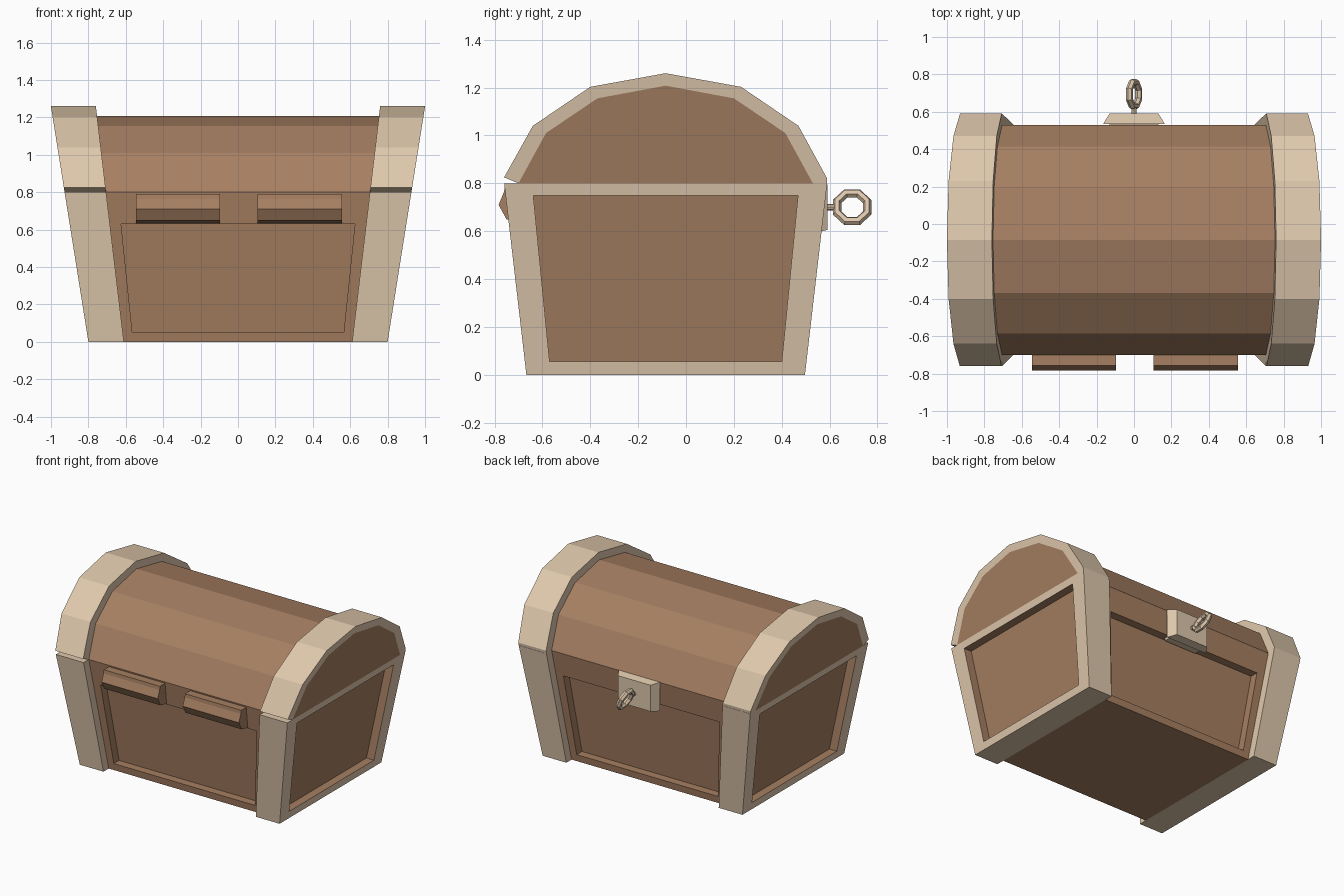
import bpy, bmesh, math
from mathutils import Vector, Matrix

if "Cube" in bpy.data.objects:
    bpy.data.objects.remove(bpy.data.objects["Cube"])


def material(name, rgb):
    m = bpy.data.materials.new(name)
    m.diffuse_color = (*rgb, 1)
    m.use_nodes = True
    m.node_tree.nodes["Principled BSDF"].inputs["Base Color"].default_value = m.diffuse_color
    return m


WOOD = material("brown wood", (0.381, 0.212, 0.122))
TRIM = material("pale trim", (0.735, 0.578, 0.413))
YC = -0.085                      # middle of the chest in depth
SEAM = 0.80                      # height where lid meets base


def x_out(z): return 0.80 + 0.159 * z      # outer end plane
def x_in(z): return 0.61 + 0.119 * z       # inner edge of the end trim
def half_trim(z): return 0.582 + 0.116 * z  # half depth of trim
def half_wood(z): return 0.522 + 0.116 * z  # half depth of wood


def finish(bm, name, mats):
    bmesh.ops.remove_doubles(bm, verts=bm.verts, dist=1e-5)
    bmesh.ops.recalc_face_normals(bm, faces=bm.faces)
    me = bpy.data.meshes.new(name)
    bm.to_mesh(me)
    bm.free()
    for m in mats:
        me.materials.append(m)
    ob = bpy.data.objects.new(name, me)
    bpy.context.collection.objects.link(ob)
    return ob


def face(bm, pts, mat=0):
    f = bm.faces.new([bm.verts.new(p) for p in pts])
    f.material_index = mat


def recessed(bm, outer, inner, push, mat):
    """A framed quad with a sunken panel."""
    deep = [Vector(p) + Vector(push) for p in inner]
    for i in range(4):
        j = (i + 1) % 4
        face(bm, [outer[i], outer[j], inner[j], inner[i]])
        face(bm, [inner[i], inner[j], deep[j], deep[i]], mat)
    face(bm, deep, mat)


def loft(bm, a, b):
    """Closed prism between two matching outlines."""
    face(bm, a)
    face(bm, b)
    for i in range(len(a)):
        j = (i + 1) % len(a)
        face(bm, [a[i], a[j], b[j], b[i]])


# Base: tapered wood box with sunken front and back panels
bm = bmesh.new()
rings = [[(sx * x_in(z), YC + sy * half_wood(z), z)
          for sx, sy in ((-1, -1), (1, -1), (1, 1), (-1, 1))] for z in (0, SEAM)]
lo, hi = rings
face(bm, lo)
face(bm, hi)
for i in (1, 3):
    j = (i + 1) % 4
    face(bm, [lo[i], lo[j], hi[j], hi[i]])
for i, s in ((0, -1), (2, 1)):
    j = i + 1
    inner = [(-s * x, YC + s * half_wood(z), z) for x, z in
             ((-0.565, 0.05), (0.565, 0.05), (0.625, 0.63), (-0.625, 0.63))]
    inner = [(-p[0] if s < 0 else p[0], p[1], p[2]) for p in inner]
    if s < 0:
        inner = [(-0.565, inner[0][1], 0.05), (0.565, inner[0][1], 0.05),
                 (0.625, inner[2][1], 0.63), (-0.625, inner[2][1], 0.63)]
    recessed(bm, [lo[i], lo[j], hi[j], hi[i]], inner, (0, -s * 0.06, 0), 0)
finish(bm, "base_box", [WOOD])

# Base end trims with sunken wood panels
for s, side in ((-1, "left"), (1, "right")):
    bm = bmesh.new()

    def quad(xf):
        return [(s * xf(z), YC + sy * half_trim(z), z)
                for sy, z in ((-1, 0), (1, 0), (1, SEAM), (-1, SEAM))]
    o, n = quad(x_out), quad(x_in)
    panel = [(s * x_out(z), YC + y, z) for y, z in
             ((-0.485, 0.055), (0.485, 0.055), (0.553, 0.75), (-0.553, 0.75))]
    recessed(bm, o, panel, (-s * 0.06, 0, 0), 1)
    face(bm, n)
    for i in range(4):
        j = (i + 1) % 4
        face(bm, [o[i], o[j], n[j], n[i]])
    finish(bm, side + "_base_trim", [TRIM, WOOD])

# Lid: faceted wood barrel
arch_in = [(-0.615, 0.80), (-0.50, 1.01), (-0.285, 1.155), (0, 1.208),
           (0.285, 1.155), (0.50, 1.01), (0.615, 0.80)]
arch_out = [(-0.675, 0.825), (-0.555, 1.04), (-0.315, 1.203), (0, 1.26),
            (0.315, 1.203), (0.555, 1.04), (0.675, 0.82)]
bm = bmesh.new()
loft(bm, *[[(s * x_out(z), YC + y, z) for y, z in arch_in] for s in (-1, 1)])
finish(bm, "lid_barrel", [WOOD])

# Lid end trims
outline = arch_out + [(0.673, 0.80)] + arch_in[::-1]
for s, side in ((-1, "left"), (1, "right")):
    bm = bmesh.new()
    loft(bm, *[[(s * xf(z), YC + y, z) for y, z in outline] for xf in (x_in, x_out)])
    finish(bm, side + "_lid_trim", [TRIM])

# Two wooden hinges
hinge = [(-0.66, 0.79), (-0.757, 0.79), (-0.76, 0.765), (-0.783, 0.71),
         (-0.75, 0.65), (-0.66, 0.63)]
for side, x0, x1 in (("left", -0.545, -0.095), ("right", 0.105, 0.555)):
    bm = bmesh.new()
    loft(bm, *[[(x, y, z) for y, z in hinge] for x in (x0, x1)])
    finish(bm, side + "_hinge", [WOOD])

# Bevelled lock plate
bm = bmesh.new()
loft(bm, *[[(sx * w, y, 0.70 + sz * h) for sx, sz in ((-1, -1), (1, -1), (1, 1), (-1, 1))]
           for w, h, y in ((0.165, 0.105, 0.50), (0.165, 0.105, 0.535), )[1:]
           + ((0.13, 0.095, 0.592),)])
loft(bm, *[[(sx * 0.13, y, 0.70 + sz * 0.09) for sx, sz in ((-1, -1), (1, -1), (1, 1), (-1, 1))]
           for y in (0.47, 0.536)])
finish(bm, "lock_plate", [TRIM])

# Pull ring and its stem
bpy.ops.mesh.primitive_torus_add(major_segments=8, minor_segments=6,
                                 major_radius=0.068, minor_radius=0.019)
ring = bpy.context.object
ring.name = "pull_ring"
ring.data.transform(Matrix.Translation((0, 0.694, 0.70))
                    @ Matrix.Rotation(math.radians(67), 4, 'Y')
                    @ Matrix.Rotation(math.radians(22.5), 4, 'Z'))
ring.data.materials.append(TRIM)
bpy.ops.mesh.primitive_cylinder_add(vertices=8, radius=0.014, depth=0.06,
                                    location=(0, 0.60, 0.70),
                                    rotation=(math.pi / 2, 0, 0))
stem = bpy.context.object
stem.name = "ring_stem"
stem.data.materials.append(TRIM)
